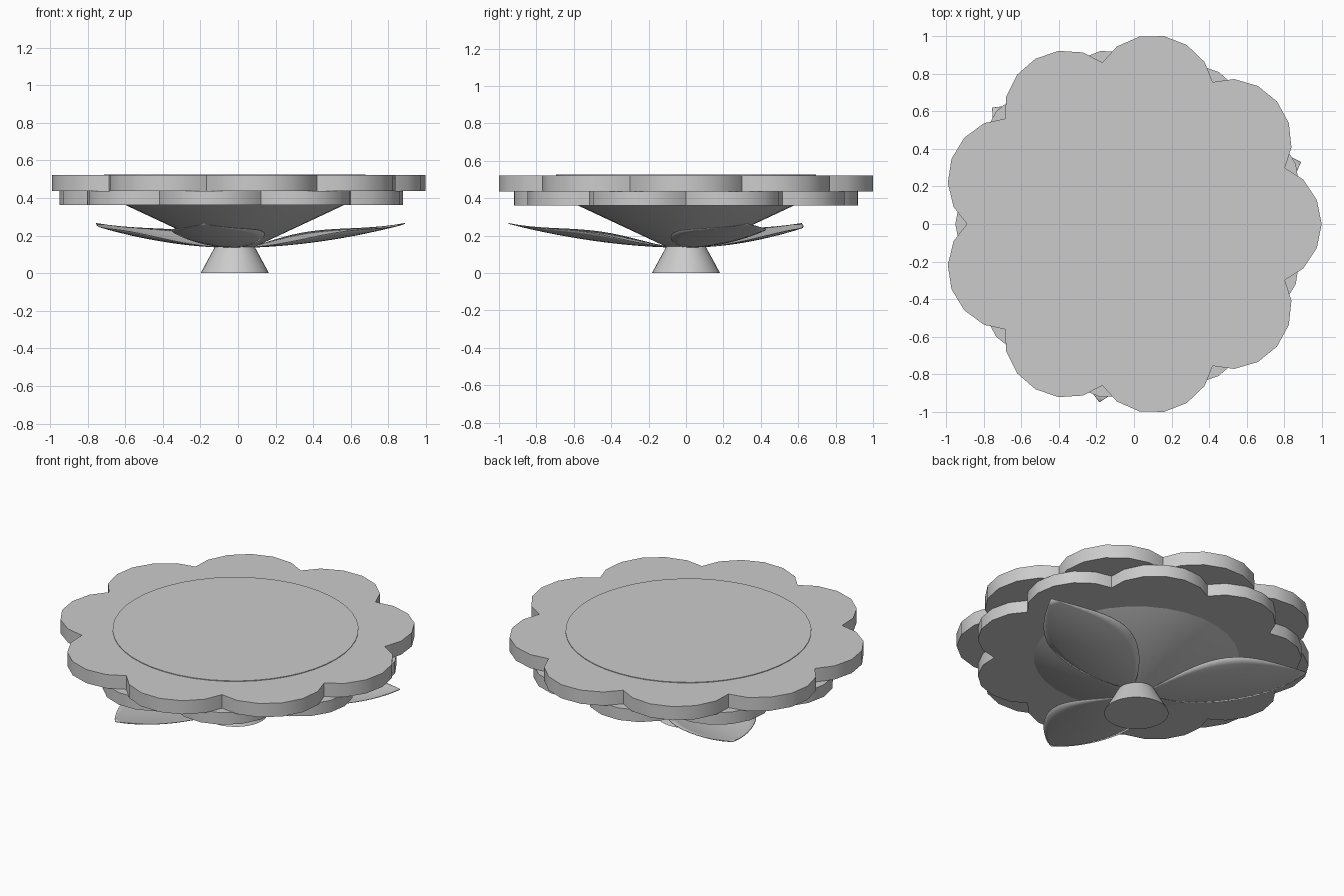
import bpy, bmesh, math
from mathutils import Vector

if "Cube" in bpy.data.objects:
    bpy.data.objects.remove(bpy.data.objects["Cube"])

CX = -0.017  # axis of the flower
GREY = (0.6, 0.6, 0.6, 1)
grey = bpy.data.materials.new("plain grey")
grey.use_nodes = True
grey.diffuse_color = GREY
grey.node_tree.nodes["Principled BSDF"].inputs["Base Color"].default_value = GREY


def finish(name, bm):
    bmesh.ops.recalc_face_normals(bm, faces=bm.faces)
    mesh = bpy.data.meshes.new(name)
    bm.to_mesh(mesh)
    bm.free()
    obj = bpy.data.objects.new(name, mesh)
    obj.location.x = CX
    mesh.materials.append(grey)
    bpy.context.collection.objects.link(obj)
    bpy.ops.object.select_all(action='DESELECT')
    obj.select_set(True)
    bpy.context.view_layer.objects.active = obj
    bpy.ops.object.shade_smooth_by_angle(angle=math.radians(32))
    return obj


def polar(r, degrees):
    a = math.radians(degrees)
    return Vector((r * math.cos(a), r * math.sin(a), 0))


def petal_tier(name, scale, turn, z0, z1):
    """Slab with nine round lobes."""
    bm = bmesh.new()
    ring = []
    for k in range(9):
        angle = turn + 40 * k
        for i in range(-2, 3):
            ring.append(polar(0.68, angle) + polar(0.335, angle + 22.5 * i))
        ring.append(polar(0.872, angle + 20))
    verts = [bm.verts.new((p.x * scale, p.y * scale, z0)) for p in ring]
    base = bm.faces.new(verts)
    top = bmesh.ops.extrude_face_region(bm, geom=[base], use_keep_orig=True)["geom"]
    moved = [v for v in top if isinstance(v, bmesh.types.BMVert)]
    bmesh.ops.translate(bm, verts=moved, vec=(0, 0, z1 - z0))
    return finish(name, bm)


def frustum(name, r0, r1, z0, z1, sides=32):
    bm = bmesh.new()
    bmesh.ops.create_cone(bm, cap_ends=True, segments=sides, radius1=r0,
                          radius2=r1, depth=z1 - z0)
    bmesh.ops.translate(bm, verts=bm.verts, vec=(0, 0, (z0 + z1) / 2))
    return finish(name, bm)


def leaf(name, angle, steps=20, across=10):
    """Upturned boat-shaped leaf, pointed at both ends."""
    bm = bmesh.new()
    rows = []
    for i in range(steps + 1):
        s = i / steps
        r = 0.05 + 0.913 * s
        half = 0.245 * max(math.sin(math.pi * s), 0) ** 0.88
        row = []
        for j in range(across + 1):
            w = half * (2 * j / across - 1)
            z = 0.137 + 0.128 * (r / 0.963) ** 1.9 + 0.75 * w * w
            row.append(bm.verts.new((r, w, z)))
        rows.append(row)
    for a, b in zip(rows, rows[1:]):
        for j in range(across):
            bm.faces.new((a[j], b[j], b[j + 1], a[j + 1]))
    bmesh.ops.remove_doubles(bm, verts=bm.verts, dist=1e-5)
    obj = finish(name, bm)
    obj.rotation_euler.z = math.radians(angle)
    solid = obj.modifiers.new("thickness", 'SOLIDIFY')
    solid.thickness = 0.004
    solid.offset = 0
    return obj


# Flower head: two staggered petal tiers and the centre disc
petal_tier("upper_petals", 1.0, 0, 0.437, 0.522)
petal_tier("lower_petals", 0.92, 20, 0.362, 0.437)
frustum("centre_disc", 0.695, 0.695, 0.5, 0.526, 48)

# Flared cup and foot
frustum("cup", 0.105, 0.58, 0.14, 0.362)
frustum("foot", 0.182, 0.105, 0.0, 0.142)

# Leaves around the stem
for side, angle in (("left", 20), ("back", 140), ("front", 260)):
    leaf(side + "_leaf", angle)
